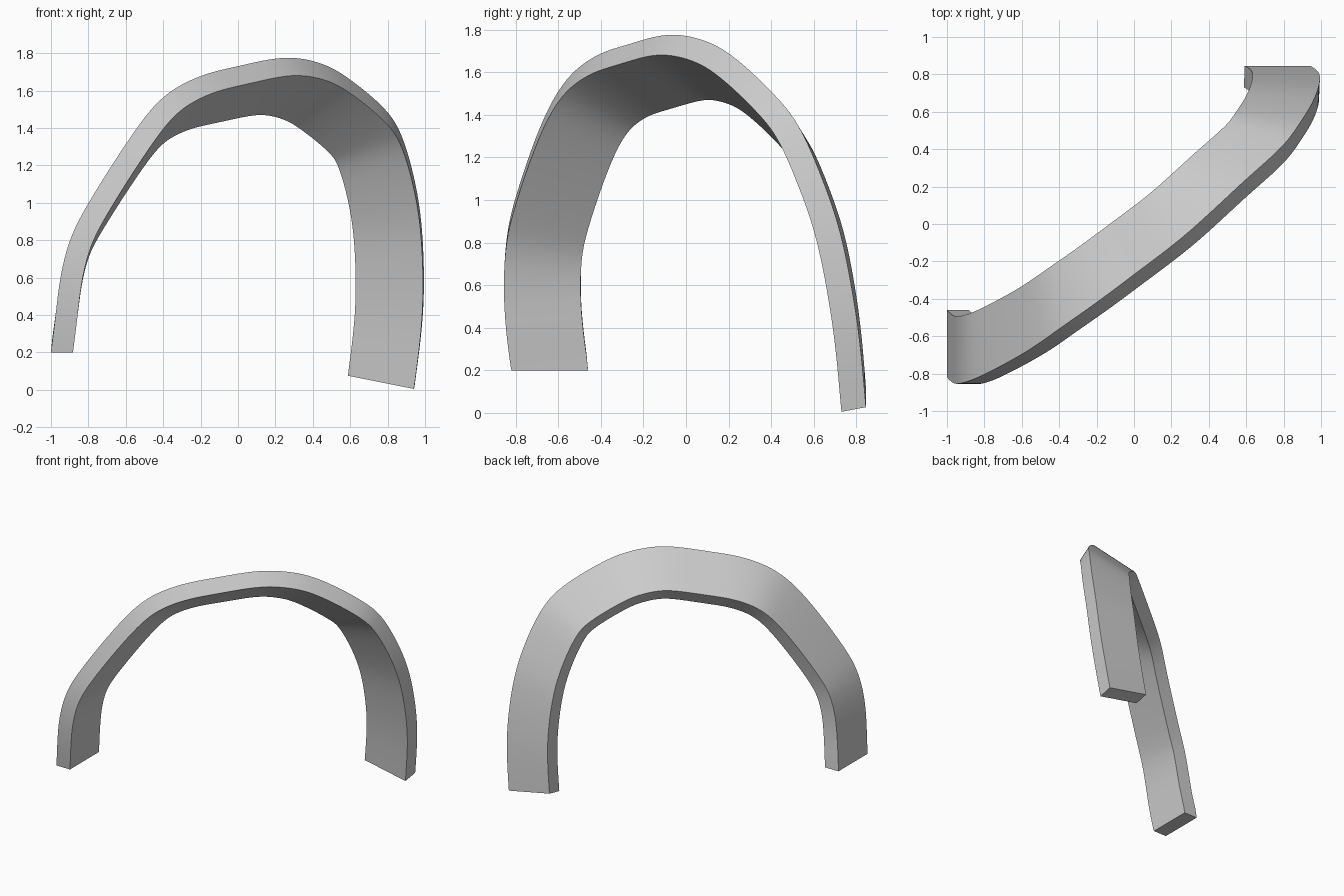
import bpy, bmesh, math
from mathutils import Vector, Quaternion

cube = bpy.data.objects.get("Cube")
if cube:
    bpy.data.objects.remove(cube, do_unlink=True)

WIDTH, THICK, STEPS = 0.36, 0.117, 6

# Path of the strap's front outer edge, from the left foot over to the right foot
PATH = [Vector(p) for p in (
    (-1, -.82, .2), (-.975, -.845, .4), (-.95, -.855, .6), (-.9, -.845, .8),
    (-.8, -.805, 1), (-.57, -.68, 1.36), (-.4, -.56, 1.57), (-.2, -.42, 1.68),
    (0, -.27, 1.73), (.25, -.08, 1.78), (.45, .1, 1.745), (.6, .24, 1.66),
    (.79, .41, 1.5), (.88, .53, 1.35), (.95, .64, 1.1), (.985, .725, .85),
    (.995, .785, .55), (.98, .82, .3), (.945, .845, .027))]


def smooth_path(points):
    """Catmull-Rom samples, lightly relaxed."""
    ext = [2 * points[0] - points[1]] + points + [2 * points[-1] - points[-2]]
    out = []
    for a, b, c, d in zip(ext, ext[1:], ext[2:], ext[3:]):
        for i in range(STEPS):
            t = i / STEPS
            out.append(0.5 * (2 * b + (c - a) * t + (2 * a - 5 * b + 4 * c - d) * t * t
                              + (3 * b - a - 3 * c + d) * t ** 3))
    out.append(points[-1])
    for _ in range(6):
        out = [out[0]] + [(p + 2 * q + r) / 4 for p, q, r in zip(out, out[1:], out[2:])] + [out[-1]]
    return out


path = smooth_path(PATH)
count = len(path)
tangents = [(path[min(i + 1, count - 1)] - path[max(i - 1, 0)]).normalized() for i in range(count)]
tangents[0] = Vector((0, 0, 1))
tangents[-1] = Vector((-.2, .2, -1)).normalized()

# Carry the width direction along the path without twisting
across = [Vector((0, 1, 0))]
for t0, t1 in zip(tangents, tangents[1:]):
    across.append(t0.rotation_difference(t1) @ across[-1])

# Spread the remaining twist so that the right foot ends square
end, target = tangents[-1], Vector((-.35, 0, .07)).normalized()
twist = math.atan2(across[-1].cross(target).dot(end), across[-1].dot(target))
across = [Quaternion(t, twist * i / (count - 1)) @ w for i, (t, w) in enumerate(zip(tangents, across))]

# Rectangular sections joined into a strap with closed ends
bm = bmesh.new()
rings = []
for p, t, w in zip(path, tangents, across):
    inward = w.cross(t).normalized() * THICK
    side = w * WIDTH
    rings.append([bm.verts.new(q) for q in (p, p + inward, p + inward + side, p + side)])
for r0, r1 in zip(rings, rings[1:]):
    for k in range(4):
        n = (k + 1) % 4
        bm.faces.new((r0[k], r0[n], r1[n], r1[k]))
bm.faces.new(rings[0])
bm.faces.new(rings[-1])
bmesh.ops.recalc_face_normals(bm, faces=bm.faces)
mesh = bpy.data.meshes.new("arched_strap")
bm.to_mesh(mesh)
bm.free()

strap = bpy.data.objects.new("arched_strap", mesh)
bpy.context.collection.objects.link(strap)

# Single grey material
grey = bpy.data.materials.new("light_grey")
grey.use_nodes = True
colour = (.6, .6, .6, 1)
grey.diffuse_color = colour
grey.node_tree.nodes["Principled BSDF"].inputs["Base Color"].default_value = colour
mesh.materials.append(grey)

bpy.ops.object.select_all(action='DESELECT')
strap.select_set(True)
bpy.context.view_layer.objects.active = strap
bpy.ops.object.shade_smooth_by_angle(angle=math.radians(30))
